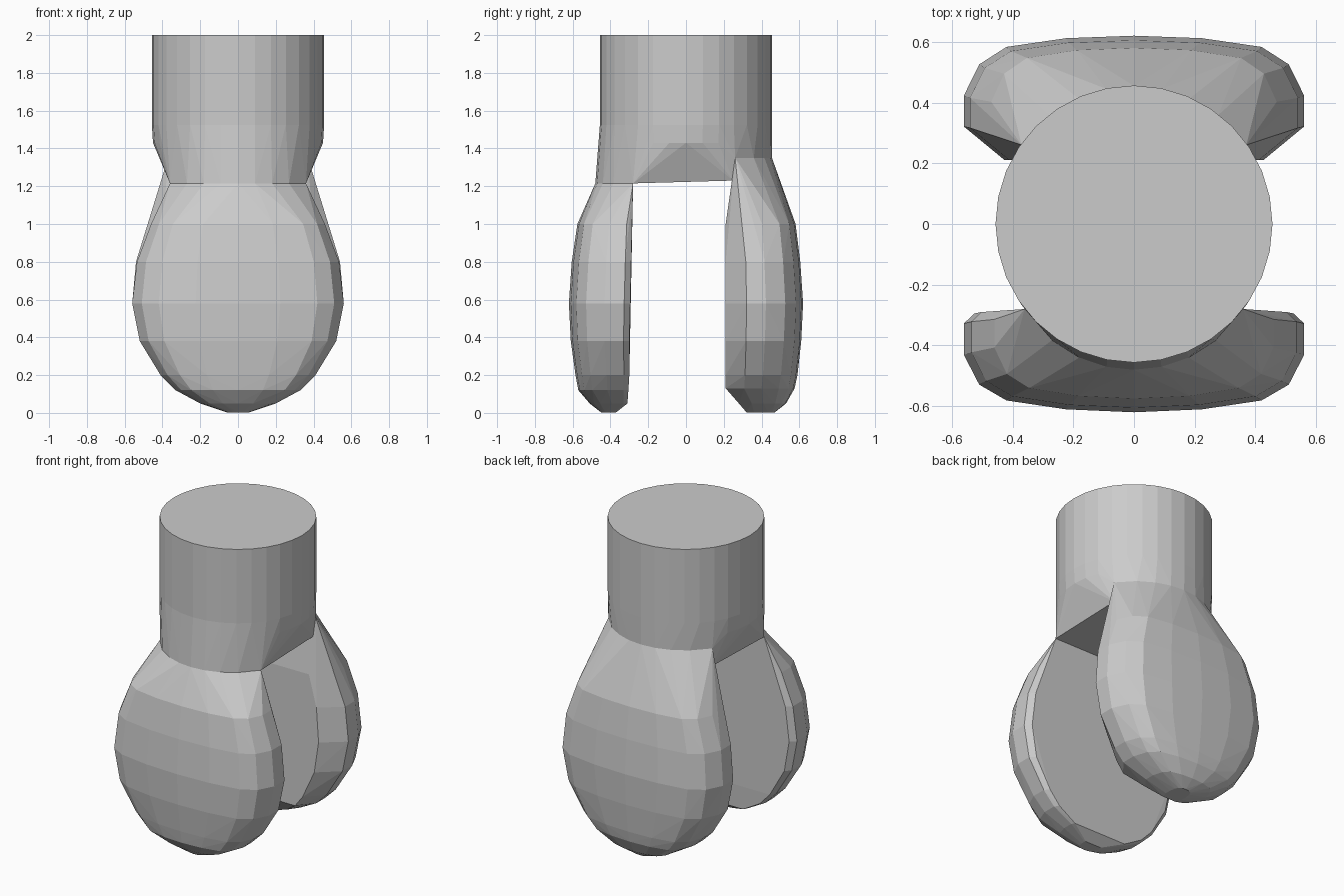
import bpy, bmesh
from math import sin, cos, radians, sqrt

if "Cube" in bpy.data.objects:
    bpy.data.objects.remove(bpy.data.objects["Cube"])

R = 0.456  # stem radius


def hull_object(name, points):
    """Faceted convex solid wrapped around the given points."""
    bm = bmesh.new()
    for p in points:
        bm.verts.new(p)
    res = bmesh.ops.convex_hull(bm, input=bm.verts[:])
    junk = {g for g in res["geom_interior"] + res["geom_unused"]
            if isinstance(g, bmesh.types.BMVert)}
    bmesh.ops.delete(bm, geom=list(junk), context='VERTS')
    bmesh.ops.dissolve_limit(bm, angle_limit=radians(1),
                             verts=bm.verts[:], edges=bm.edges[:])
    bmesh.ops.recalc_face_normals(bm, faces=bm.faces[:])
    mesh = bpy.data.meshes.new(name)
    bm.to_mesh(mesh)
    bm.free()
    obj = bpy.data.objects.new(name, mesh)
    bpy.context.collection.objects.link(obj)
    return obj


def ring(r, z, n=32):
    return [(r * cos(radians(360 * i / n)), r * sin(radians(360 * i / n)), z)
            for i in range(n)]


def arc(half_width, y_in, y_out, z, side, n=8):
    """Shallow arc bulging outward from y_in at the ends to y_out at x = 0."""
    d = y_out - y_in
    rad = (half_width ** 2 + d ** 2) / (2 * d)
    pts = []
    for i in range(n + 1):
        x = half_width * (2 * i / n - 1)
        pts.append((x, side * (y_out - rad + sqrt(max(rad * rad - x * x, 0))), z))
    return pts


def arm(name, side, section, rings, top):
    """Pear-shaped arm: one half section scaled to each height, closed by a top arc."""
    pts = list(top)
    for z, w, y_in, y_out in rings:
        for u, v in section:
            for s in (-1, 1):
                pts.append((s * u * w, side * (y_in + v * (y_out - y_in)), z))
    return hull_object(name, pts)


# Round stem
hull_object("stem", ring(R, 1.525) + ring(R, 2.0))

# Collar tapering from the stem down to the two arms
front_top = arc(0.36, 0.28, 0.48, 1.215, -1)
back_top = arc(0.37, 0.26, 0.455, 1.35, 1)
hull_object("collar", ring(R, 1.525) + ring(0.45, 1.43) + front_top + back_top
            + [(-0.36, 0.25, 1.23), (0.36, 0.25, 1.23)])

# Front arm: nearly flat inner face with a thin rim
front_section = [(0.94, 0), (1, 0.1), (1, 0.42), (0.91, 0.72),
                 (0.75, 0.88), (0.4, 0.97), (0, 1)]
front_rings = [(1.0, 0.46, 0.285, 0.575), (0.8, 0.535, 0.29, 0.605),
               (0.58, 0.56, 0.295, 0.62), (0.38, 0.52, 0.30, 0.61),
               (0.2, 0.41, 0.30, 0.585), (0.12, 0.33, 0.305, 0.57),
               (0.05, 0.2, 0.31, 0.51), (0.01, 0.06, 0.37, 0.45)]
arm("front_arm", -1, front_section, front_rings, front_top)

# Back arm: taller, with a wide chamfer around its inner face
back_section = [(0.76, 0), (1, 0.27), (1, 0.52), (0.91, 0.77),
                (0.75, 0.91), (0.4, 0.98), (0, 1)]
back_rings = [(1.0, 0.47, 0.21, 0.58), (0.8, 0.54, 0.21, 0.605),
              (0.58, 0.56, 0.21, 0.62), (0.38, 0.52, 0.21, 0.61),
              (0.2, 0.41, 0.21, 0.59), (0.13, 0.34, 0.21, 0.575),
              (0.05, 0.2, 0.28, 0.53), (0.01, 0.06, 0.32, 0.47)]
arm("back_arm", 1, back_section, back_rings, back_top)

# Rest the model exactly on the ground plane
for obj in bpy.context.collection.objects:
    for v in obj.data.vertices:
        if v.co.z < 0.02:
            v.co.z = 0.003
